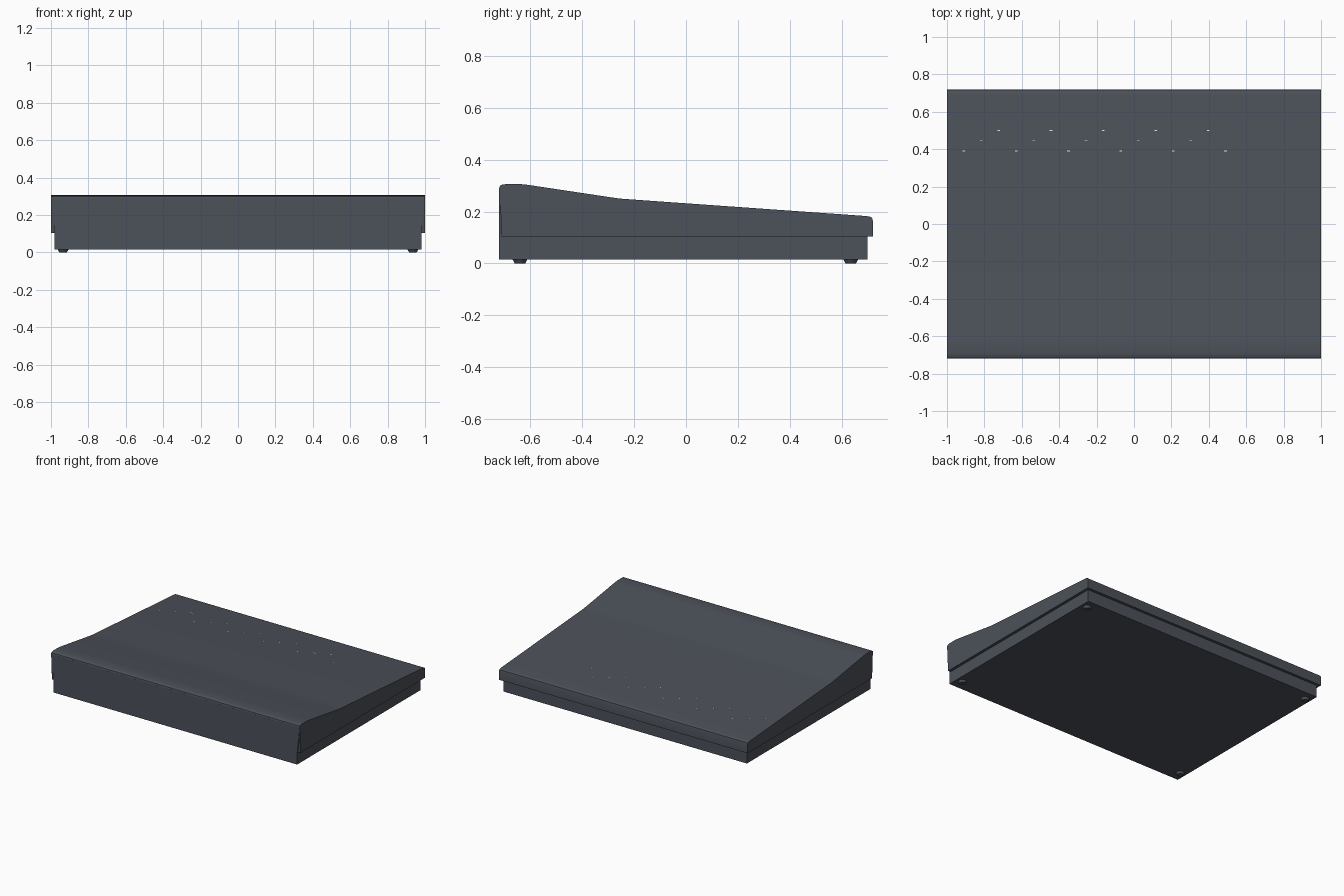
import bpy, bmesh, math

if "Cube" in bpy.data.objects:
    bpy.data.objects.remove(bpy.data.objects["Cube"])


def material(name, rgb):
    m = bpy.data.materials.new(name)
    m.diffuse_color = (*rgb, 1)
    m.use_nodes = True
    m.node_tree.nodes["Principled BSDF"].inputs["Base Color"].default_value = m.diffuse_color
    return m


grey = material("slate grey", (0.072, 0.082, 0.100))
white = material("white", (0.8, 0.8, 0.8))


def prism(name, points, axis, lo, hi, mat):
    """Extrude a 2D outline along x (points are y,z) or y (points are x,z)."""
    bm = bmesh.new()

    def at(p, t):
        return (t, p[0], p[1]) if axis == "x" else (p[0], t, p[1])

    a = [bm.verts.new(at(p, lo)) for p in points]
    b = [bm.verts.new(at(p, hi)) for p in points]
    bm.faces.new(a)
    bm.faces.new(b[::-1])
    n = len(points)
    for i in range(n):
        j = (i + 1) % n
        bm.faces.new((a[j], a[i], b[i], b[j]))
    bmesh.ops.recalc_face_normals(bm, faces=bm.faces)
    return finish(name, bm, mat)


def finish(name, bm, mat):
    me = bpy.data.meshes.new(name)
    bm.to_mesh(me)
    bm.free()
    ob = bpy.data.objects.new(name, me)
    bpy.context.collection.objects.link(ob)
    me.materials.append(mat)
    return ob


# Lower case
prism("base", [(-0.72, 0.016), (0.70, 0.016), (0.70, 0.105), (-0.72, 0.105)],
      "x", -0.98, 0.98, grey)

# Sloped cover with rounded front and back edges
cover = prism("cover", [
    (-0.710, 0.103), (-0.718, 0.270), (-0.720, 0.290), (-0.717, 0.299),
    (-0.708, 0.304), (-0.690, 0.306), (-0.640, 0.306), (-0.610, 0.303),
    (-0.290, 0.255), (-0.255, 0.250), (-0.215, 0.247), (0.690, 0.183),
    (0.708, 0.181), (0.717, 0.176), (0.720, 0.166), (0.720, 0.103)],
    "x", -1, 1, grey)

# Front panel, flaring to the cover width towards the top
prism("front_panel", [(-0.98, 0.016), (0.98, 0.016), (0.98, 0.10), (0.997, 0.25),
                      (1.0, 0.288), (-1.0, 0.288), (-0.997, 0.25), (-0.98, 0.10)],
      "y", -0.72, -0.712, grey)

# Tapered round feet
for sx, side in ((-1, "left"), (1, "right")):
    for y, end in ((-0.64, "front"), (0.635, "back")):
        bm = bmesh.new()
        bmesh.ops.create_cone(bm, cap_ends=True, segments=16, radius1=0.02,
                              radius2=0.03, depth=0.018)
        bmesh.ops.translate(bm, verts=bm.verts, vec=(sx * 0.935, y, 0.009))
        finish(f"foot_{end}_{side}", bm, grey)

# Tiny indicator specks in three staggered rows
for i in range(16):
    y = (0.39, 0.445, 0.5)[i % 3]
    x = -0.91 + i * 0.0933
    z = 0.247 - (y + 0.215) * 0.0707
    prism(f"speck_{i + 1}", [(y - 0.002, z - 0.003), (y + 0.002, z - 0.003),
                             (y + 0.002, z + 0.0007), (y - 0.002, z + 0.0007)],
          "x", x - 0.007, x + 0.007, white)

# Smooth the cover's bends while keeping its outer edges crisp
bpy.ops.object.select_all(action="DESELECT")
cover.select_set(True)
bpy.context.view_layer.objects.active = cover
bpy.ops.object.shade_smooth_by_angle(angle=math.radians(40))
